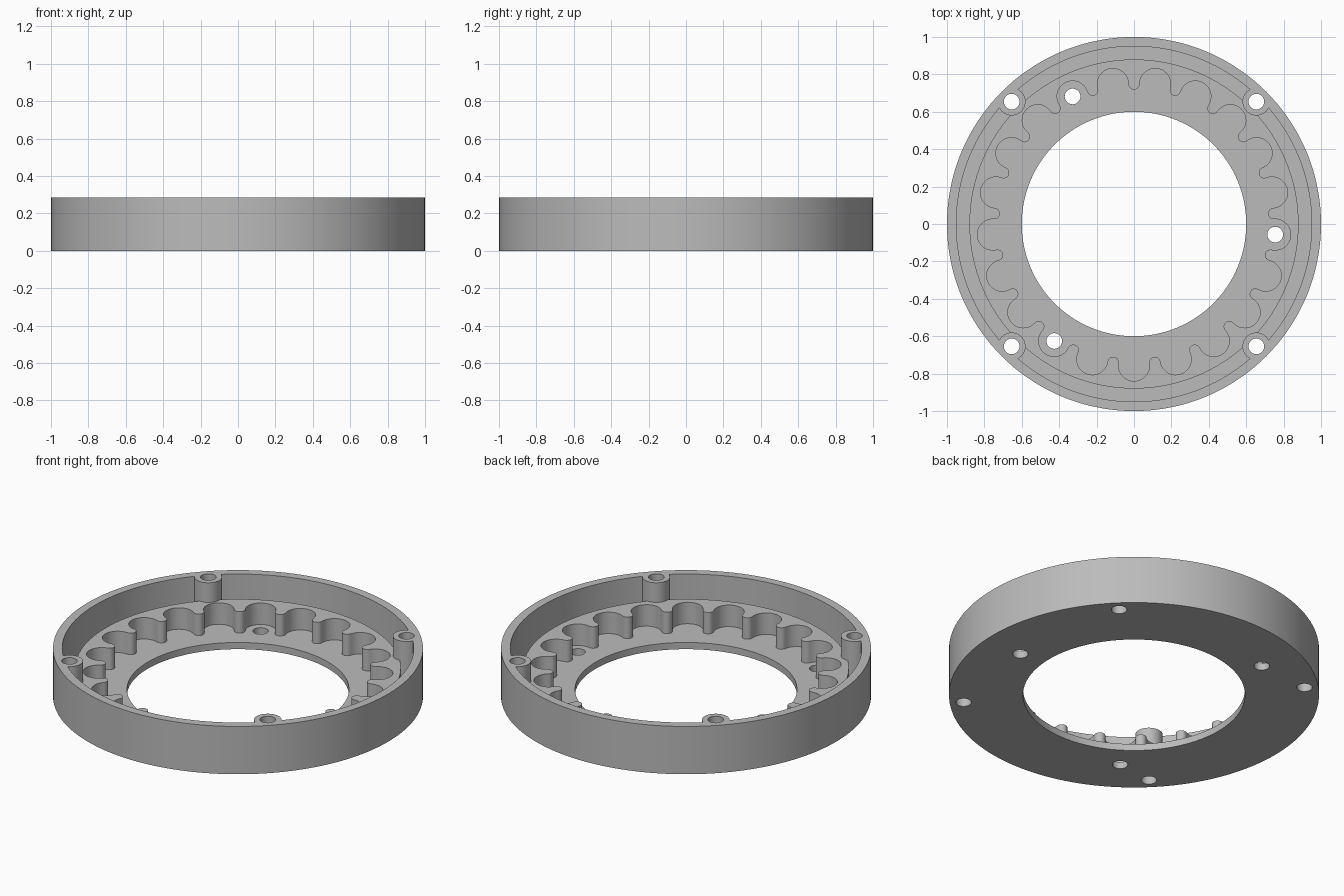
import bpy, bmesh, math

if "Cube" in bpy.data.objects:
    bpy.data.objects.remove(bpy.data.objects["Cube"])

HEIGHT, FLOOR, LEDGE = 0.285, 0.04, 0.168
POCKETS, POCKET_RING, POCKET_R = 21, 0.757, 0.083
PITCH = math.tau / POCKETS
FIRST = -math.pi / 2

grey = bpy.data.materials.new("plain grey")
grey.use_nodes = True
grey.diffuse_color = (0.5, 0.5, 0.5, 1)
grey.node_tree.nodes["Principled BSDF"].inputs["Base Color"].default_value = (0.5, 0.5, 0.5, 1)


def polar(r, a, centre=(0, 0)):
    return centre[0] + r * math.cos(a), centre[1] + r * math.sin(a)


def finish(name, bm):
    bmesh.ops.recalc_face_normals(bm, faces=bm.faces)
    mesh = bpy.data.meshes.new(name)
    bm.to_mesh(mesh)
    bm.free()
    mesh.materials.append(grey)
    obj = bpy.data.objects.new(name, mesh)
    bpy.context.collection.objects.link(obj)
    return obj


def lathe(name, profile, steps=144):
    """Turn a closed (radius, height) profile about the z axis."""
    bm = bmesh.new()
    rings = [[bm.verts.new((*polar(r, math.tau * i / steps), z)) for r, z in profile]
             for i in range(steps)]
    n = len(profile)
    for i, ring in enumerate(rings):
        after = rings[(i + 1) % steps]
        for j in range(n):
            k = (j + 1) % n
            bm.faces.new((ring[j], after[j], after[k], ring[k]))
    return finish(name, bm)


def prism(name, outline, low, high):
    bm = bmesh.new()
    face = bm.faces.new([bm.verts.new((x, y, low)) for x, y in outline])
    top = bmesh.ops.extrude_face_region(bm, geom=[face])["geom"]
    for v in top:
        if isinstance(v, bmesh.types.BMVert):
            v.co.z = high
    return finish(name, bm)


def post(name, centre, radius, low, high, steps=40):
    return prism(name, [polar(radius, math.tau * i / steps, centre) for i in range(steps)], low, high)


def cut(target, cutter):
    """Subtract the cutter and throw it away."""
    mod = target.modifiers.new("cut", "BOOLEAN")
    mod.operation, mod.solver, mod.object = "DIFFERENCE", "EXACT", cutter
    bpy.context.view_layer.objects.active = target
    bpy.ops.object.modifier_apply(modifier=mod.name)
    bpy.data.objects.remove(cutter)


# Ring body with a central bore
body = lathe("pin_ring_housing", [(0.6, 0), (1, 0), (1, HEIGHT), (0.6, HEIGHT)])

# Upper recess and ring groove, leaving four screw bosses standing
cavity = lathe("recess_cutter", [(0.5, LEDGE), (0.88, LEDGE), (0.88, FLOOR),
                                 (0.95, FLOOR), (0.95, 0.4), (0.5, 0.4)])
corners = [polar(0.925, math.pi / 4 + i * math.pi / 2) for i in range(4)]
for c in corners:
    cut(cavity, post("boss", c, 0.074, 0, 0.5))
cut(body, cavity)

# Lobed pocket: round pockets separated by round-tipped teeth
half = math.pi / 2 + PITCH / 2
tooth_ring = POCKET_RING * math.cos(PITCH / 2)
tooth_r = POCKET_RING * math.sin(PITCH / 2) - POCKET_R
outline = []
for k in range(POCKETS):
    a = FIRST + k * PITCH
    centre = polar(POCKET_RING, a)
    outline += [polar(POCKET_R, a - half + 2 * half * i / 20, centre) for i in range(21)]
    b = a + PITCH / 2
    tip = polar(tooth_ring, b)
    outline += [polar(tooth_r, b - math.pi / 2 - math.pi * i / 10, tip) for i in range(1, 10)]
cut(body, prism("pocket_cutter", outline, FLOOR, 0.4))

# Screw holes through the bosses and through every seventh pocket
floor_holes = [polar(POCKET_RING, FIRST + k * PITCH) for k in (5, 12, 19)]
for c in corners + floor_holes:
    cut(body, post("hole_cutter", c, 0.042, -0.1, 0.5, 32))

# Smooth curved walls, crisp edges
bpy.ops.object.select_all(action="DESELECT")
body.select_set(True)
bpy.context.view_layer.objects.active = body
bpy.ops.object.shade_smooth_by_angle(angle=math.radians(30))
